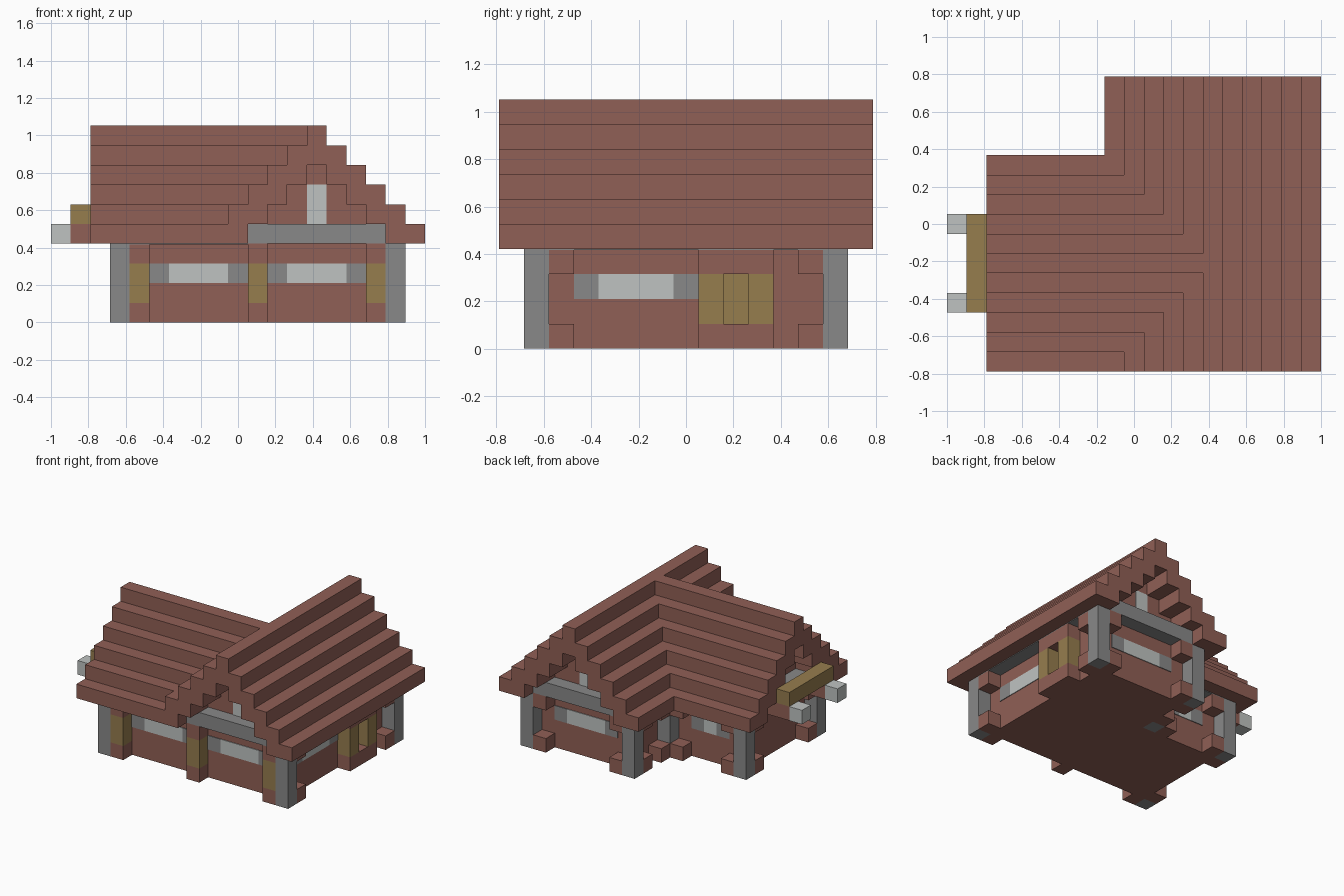
import bpy
import bmesh

if "Cube" in bpy.data.objects:
    bpy.data.objects.remove(bpy.data.objects["Cube"])

U = 2 / 19      # edge of one building block
T = 0.05        # thickness of painted plates, in blocks


def material(name, r, g, b):
    m = bpy.data.materials.new(name)
    m.use_nodes = True
    m.diffuse_color = (r, g, b, 1)
    m.node_tree.nodes["Principled BSDF"].inputs["Base Color"].default_value = (r, g, b, 1)
    return m


RED = material("brick_red", .28, .115, .092)
WOOD = material("ochre_wood", .305, .205, .076)
GREY = material("stone_grey", .25, .25, .25)
PALE = material("pale_glass", .52, .545, .535)


def blocks(name, mat, boxes):
    """One object from boxes given as block ranges (x, y, z)."""
    bm = bmesh.new()
    for rx, ry, rz in boxes:
        made = bmesh.ops.create_cube(bm, size=1)
        for v in made["verts"]:
            v.co.x = rx[v.co.x > 0] * U - 1
            v.co.y = (ry[v.co.y > 0] - 7.5) * U
            v.co.z = rz[v.co.z > 0] * U
    mesh = bpy.data.meshes.new(name)
    bm.to_mesh(mesh)
    bm.free()
    mesh.materials.append(mat)
    ob = bpy.data.objects.new(name, mesh)
    bpy.context.collection.objects.link(ob)


def cell(n):
    return (n, n + 1)


# Solid walls of the main house and the side wing
blocks("walls", RED, [((10, 17), (2, 13), (0, 4)), ((4, 10), (2, 9), (0, 4))])

# Attic filling, which shows as stepped gable walls
attic = []
for k in range(4, 8):
    attic.append(((k + 6, 21 - k), (2, 13), cell(k)))
    attic.append(((4, k + 4), (k - 2, 13 - k), cell(k)))
blocks("gable_walls", RED, attic)

# Stepped roofs, the wing roof stopping against the main one
main_roof, wing_roof = [], []
for k in range(4, 10):
    xs = [(k + 4, k + 6), (21 - k, 23 - k)] if k < 8 else [(k + 4, 23 - k)]
    ys = [(k - 4, k - 2), (13 - k, 15 - k)] if k < 8 else [(k - 4, 15 - k)]
    main_roof += [(x, (0, 15), cell(k)) for x in xs]
    wing_roof += [((2, k + 4), y, cell(k)) for y in ys]
blocks("main_roof", RED, main_roof)
blocks("wing_roof", RED, wing_roof)

# Corner posts
corners = [(3, 1), (17, 1), (17, 13), (9, 13), (9, 9), (3, 9)]
blocks("corner_posts", GREY, [(cell(x), cell(y), (0, 4)) for x, y in corners])

# Gable beams and the wall plates under the eaves
blocks("gable_beams", GREY, [
    ((10, 17), (1, 2), (4, 5)), ((10, 17), (13, 14), (4, 5)),
    ((3, 4), (2, 9), (4, 5))])
eave = (4 - T, 4.5)
blocks("wall_plates", GREY, [
    ((17, 18), (1, 14), eave), ((3, 10), (1, 2), eave),
    ((3, 10), (9, 10), eave), ((9, 10), (10, 14), eave)])

# Brackets beside the posts, at foot and head
spots = [(17, 2), (17, 12), (16, 13), (10, 13), (9, 12), (9, 10),
         (8, 9), (4, 9), (3, 8), (3, 2)]
blocks("post_brackets", RED,
       [(cell(x), cell(y), cell(z)) for x, y in spots for z in (0, 3)])

# Front pillars: timber between brick ends
pillars = (4, 10, 16)
blocks("pillar_ends", RED,
       [(cell(x), cell(1), cell(z)) for x in pillars for z in (0, 3)])
blocks("pillar_timbers", WOOD, [(cell(x), cell(1), (1, 3)) for x in pillars])

# Doorway with a recessed door
blocks("doorway_ends", RED, [((17, 18), (8, 11), cell(z)) for z in (0, 3)])
blocks("door_jambs", WOOD, [((17, 18), cell(y), (1, 3)) for y in (8, 10)])
blocks("door", WOOD, [((17, 17 + T), (9, 10), (1, 3))])

# Windows: pale glass between grey shutters, as thin plates
glass, shutters = [], []


def window(start, end, plane, along_x=True):
    def plate(a, b):
        return ((a, b), plane, (2, 3)) if along_x else (plane, (a, b), (2, 3))
    glass.append(plate(start + 1, end - 1))
    shutters.extend([plate(start, start + 1), plate(end - 1, end)])


front, back = (2 - T, 2), (13, 13 + T)
window(5, 10, front)
window(11, 16, front)
window(11, 16, back)
window(5, 8, (9, 9 + T))
window(3, 8, (17, 17 + T), along_x=False)
blocks("window_glass", PALE, glass)
blocks("window_shutters", GREY, shutters)
blocks("gable_windows", PALE, [
    ((13, 14), front, (5, 7)), ((13, 14), back, (5, 7)),
    ((4 - T, 4), (5, 6), (5, 7))])

# Beams on the wing gable, with a crossbar and pale end blocks
blocks("gable_brackets", RED, [((1, 3), cell(y), (4, 5)) for y in (3, 7)])
blocks("gable_crossbar", WOOD, [((1, 2), (3, 8), (5, 6))])
blocks("bracket_lanterns", PALE, [((0, 1), cell(y), (4, 5)) for y in (3, 7)])
